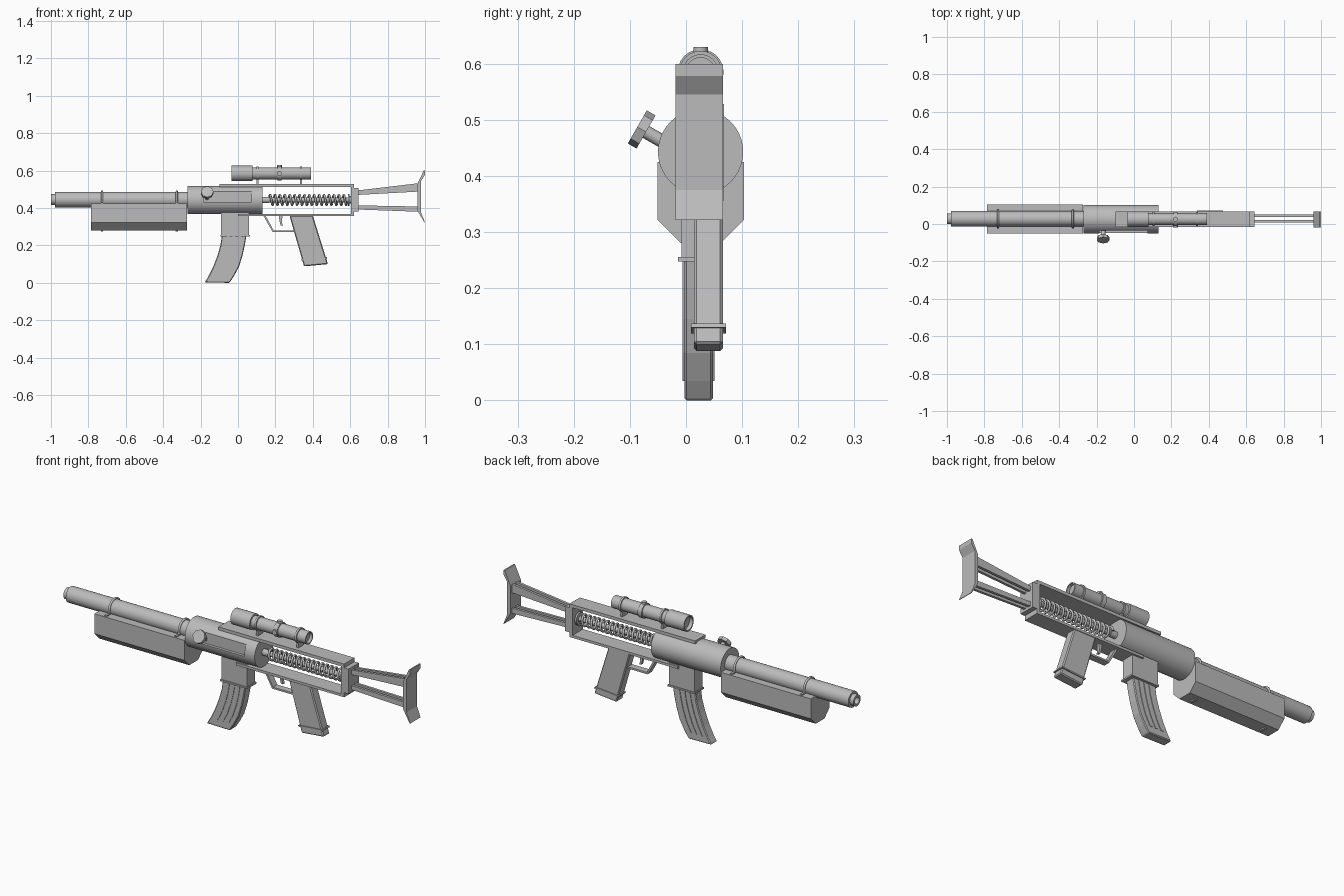
import bpy, bmesh, math
from mathutils import Vector, Matrix

if "Cube" in bpy.data.objects:
    bpy.data.objects.remove(bpy.data.objects["Cube"])

metal = bpy.data.materials.new("plain_grey")
metal.diffuse_color = (0.5, 0.5, 0.5, 1)
metal.use_nodes = True
metal.node_tree.nodes["Principled BSDF"].inputs["Base Color"].default_value = metal.diffuse_color
YC = 0.026      # centre plane of the body
ZB = 0.443      # bore height


def finish(name, bm, smooth=False):
    bmesh.ops.remove_doubles(bm, verts=bm.verts, dist=1e-5)
    bmesh.ops.recalc_face_normals(bm, faces=bm.faces)
    me = bpy.data.meshes.new(name)
    bm.to_mesh(me)
    bm.free()
    me.materials.append(metal)
    ob = bpy.data.objects.new(name, me)
    bpy.context.collection.objects.link(ob)
    if smooth:
        bpy.ops.object.select_all(action='DESELECT')
        bpy.context.view_layer.objects.active = ob
        ob.select_set(True)
        bpy.ops.object.shade_smooth_by_angle(angle=math.radians(35))
    return ob


def prism(name, pts, a, b, axis='y', bevel=0):
    """Extrude an (x,z) outline along y, or a (y,z) outline along x."""
    bm = bmesh.new()
    put = (lambda p, t: (p[0], t, p[1])) if axis == 'y' else (lambda p, t: (t, p[0], p[1]))
    f = bm.faces.new([bm.verts.new(put(p, a)) for p in pts])
    r = bmesh.ops.extrude_face_region(bm, geom=[f])
    d = Vector((0, b - a, 0)) if axis == 'y' else Vector((b - a, 0, 0))
    bmesh.ops.translate(bm, vec=d, verts=[v for v in r['geom'] if isinstance(v, bmesh.types.BMVert)])
    ob = finish(name, bm)
    if bevel:
        m = ob.modifiers.new("edge", 'BEVEL')
        m.width, m.segments = bevel, 1
    return ob


def box(name, x0, x1, y0, y1, z0, z1, bevel=0):
    return prism(name, [(x0, z0), (x1, z0), (x1, z1), (x0, z1)], y0, y1, bevel=bevel)


def lathe(name, prof, y=YC, z=ZB, n=32):
    """Spin an (x, radius) profile about an axis along x."""
    bm = bmesh.new()
    vs = [bm.verts.new((x, 0, r)) for x, r in prof]
    es = [bm.edges.new(p) for p in zip(vs, vs[1:])]
    bmesh.ops.spin(bm, geom=vs + es, cent=(0, 0, 0), axis=(1, 0, 0), angle=math.tau, steps=n)
    bmesh.ops.translate(bm, vec=(0, y, z), verts=bm.verts)
    return finish(name, bm, True)


def rod(name, p, q, r, n=16):
    p, q = Vector(p), Vector(q)
    bm = bmesh.new()
    rot = (q - p).to_track_quat('Z', 'Y').to_matrix().to_4x4()
    bmesh.ops.create_cone(bm, cap_ends=True, segments=n, radius1=r, radius2=r, depth=(q - p).length,
                          matrix=Matrix.Translation((p + q) / 2) @ rot)
    return finish(name, bm, n > 8)


def wire(name, pts, r, res=1):
    cu = bpy.data.curves.new(name, 'CURVE')
    cu.dimensions, cu.bevel_depth, cu.bevel_resolution = '3D', r, res
    cu.use_fill_caps = True
    sp = cu.splines.new('POLY')
    sp.points.add(len(pts) - 1)
    for s, p in zip(sp.points, pts):
        s.co = (*p, 1)
    cu.materials.append(metal)
    ob = bpy.data.objects.new(name, cu)
    bpy.context.collection.objects.link(ob)
    return ob


# Barrel with hollow muzzle
lathe("barrel", [(-0.9, 0), (-0.9, 0.018), (-1, 0.018), (-1, 0.029), (-0.978, 0.029),
                 (-0.978, 0.041), (-0.26, 0.041), (-0.26, 0)], y=0.028, z=0.445)

# Fore-end with chamfered underside, and its two straps
prism("handguard", [(-0.051, 0.425), (-0.051, 0.322), (-0.010, 0.281), (0.062, 0.281),
                    (0.103, 0.322), (0.103, 0.425)], -0.787, -0.272, 'x')
for i, x in enumerate((-0.727, -0.327)):
    arc = [(x, 0.028 + 0.044 * math.cos(a), 0.445 + 0.044 * math.sin(a))
           for a in [math.pi * k / 12 for k in range(13)]]
    wire(f"strap_loop_{i}", [(x, 0.076, 0.41)] + arc + [(x, -0.02, 0.41)], 0.006)
    box(f"strap_foot_{i}", x - 0.006, x + 0.006, -0.045, 0.097, 0.42, 0.431)
    box(f"strap_pin_{i}", x - 0.006, x + 0.006, 0.01, 0.042, 0.275, 0.285)

# Receiver drum with side slot, bolt inside it
drum = lathe("receiver_drum", [(-0.27, 0), (-0.27, 0.076), (0.13, 0.076), (0.13, 0)], n=40)
slot = box("slot_cutter", -0.185, 0.072, -0.09, -0.034, 0.433, 0.497)
slot.hide_render = True
slot.hide_set(True)
cut = drum.modifiers.new("slot", 'BOOLEAN')
cut.operation, cut.object, cut.solver = 'DIFFERENCE', slot, 'EXACT'

# Charging handle: stem and hexagonal knob tilted upward
d = Vector((0, -0.87, 0.5)).normalized()
knob = Vector((-0.165, -0.079, 0.483))
rod("handle_stem", knob - d * 0.06, knob, 0.012)
rod("handle_knob", knob - d * 0.009, knob + d * 0.009, 0.034, 8)

# Open receiver frame
Y0, Y1 = -0.017, 0.068
box("top_rail", -0.1, 0.62, Y0, Y1, 0.512, 0.528)
box("bottom_rail", 0.0, 0.62, Y0, Y1, 0.356, 0.369)
box("rear_wall", 0.603, 0.62, Y0, Y1, 0.356, 0.528)
box("rear_plate", 0.615, 0.645, Y0, Y1, 0.38, 0.508)

# Recoil rod, washers and spring
lathe("recoil_rod", [(0.12, 0), (0.12, 0.017), (0.165, 0.017), (0.165, 0.013), (0.588, 0.013),
                     (0.588, 0.033), (0.597, 0.033), (0.597, 0.02), (0.61, 0.02), (0.61, 0)], n=20)
turns, per = 16, 16
wire("recoil_spring", [(0.165 + 0.42 * k / (turns * per), YC + 0.027 * math.cos(math.tau * k / per),
                        ZB + 0.027 * math.sin(math.tau * k / per)) for k in range(turns * per + 1)], 0.006)

# Skeleton stock: two tapered pairs of bars and the butt plate
for i, y in enumerate((0.008, 0.038)):
    prism(f"stock_upper_bar_{i}", [(0.64, 0.47), (0.97, 0.488), (0.97, 0.533), (0.64, 0.494)], y, y + 0.013)
    prism(f"stock_lower_bar_{i}", [(0.64, 0.392), (0.97, 0.38), (0.97, 0.408), (0.64, 0.414)], y, y + 0.013)
prism("butt_plate", [(0.993, 0.60), (0.96, 0.53), (0.96, 0.385), (0.997, 0.322), (1.0, 0.322),
                     (0.979, 0.375), (0.979, 0.545), (1.0, 0.578), (1.0, 0.60)], -0.019, 0.066)

# Magazine well with lip, curved magazine and raised ribs
box("magazine_well", -0.09, 0.058, -0.008, 0.058, 0.252, 0.40)
box("magazine_lip", -0.094, 0.063, -0.014, 0.062, 0.248, 0.256)
front = [(-0.085, 0.26), (-0.094, 0.2), (-0.110, 0.145), (-0.133, 0.085), (-0.158, 0.035), (-0.178, 0.002)]
back = [(0.046, 0.26), (0.036, 0.2), (0.024, 0.145), (0.005, 0.085), (-0.022, 0.035), (-0.046, 0.0)]


def along(t, lo, hi):
    return [(f[0] + (b[0] - f[0]) * t, f[1] + (b[1] - f[1]) * t) for f, b in zip(front, back)][lo:hi]


prism("magazine", front + back[::-1], -0.003, 0.048, bevel=0.004)
for i, t in enumerate((0.22, 0.45, 0.68)):
    prism(f"magazine_rib_{i}", along(t, 0, 5) + along(t + 0.1, 0, 5)[::-1], -0.006, 0.051)

# Pistol grip with base band
prism("grip", [(0.275, 0.36), (0.40, 0.36), (0.481, 0.1), (0.353, 0.088)], 0.014, 0.066, bevel=0.005)
prism("grip_band", [(0.338, 0.126), (0.475, 0.137), (0.477, 0.130), (0.340, 0.119)], 0.009, 0.071)

# Trigger guard and trigger
prism("trigger_guard", [(0.135, 0.36), (0.185, 0.272), (0.305, 0.272), (0.305, 0.281),
                        (0.19, 0.281), (0.147, 0.36)], 0.015, 0.05)
prism("trigger", [(0.218, 0.36), (0.238, 0.36), (0.234, 0.325), (0.240, 0.305), (0.228, 0.307),
                  (0.222, 0.33)], 0.025, 0.04)

# Scope with hollow ends, turret ring and mounts
ZS = 0.585
lathe("scope", [(-0.015, 0), (-0.015, 0.034), (-0.034, 0.034), (-0.034, 0.041), (0.077, 0.041),
                (0.077, 0.032), (0.24, 0.032), (0.24, 0.032), (0.39, 0.032), (0.39, 0.026),
                (0.375, 0.026), (0.375, 0)], z=ZS, n=24)
lathe("scope_collar", [(0.21, 0.03), (0.21, 0.038), (0.233, 0.038), (0.233, 0.03)], z=ZS, n=24)
rod("scope_top_turret", (0.221, YC, 0.60), (0.221, YC, 0.630), 0.013)
rod("scope_side_turret", (0.221, YC, ZS), (0.221, YC - 0.045, ZS), 0.013)
for i, x in enumerate((0.105, 0.337)):
    lathe(f"scope_ring_{i}", [(x - 0.005, 0.03), (x - 0.005, 0.038), (x + 0.005, 0.038), (x + 0.005, 0.03)],
          z=ZS, n=24)
    box(f"scope_mount_{i}", x - 0.005, x + 0.005, YC - 0.02, YC + 0.02, 0.52, 0.56)
